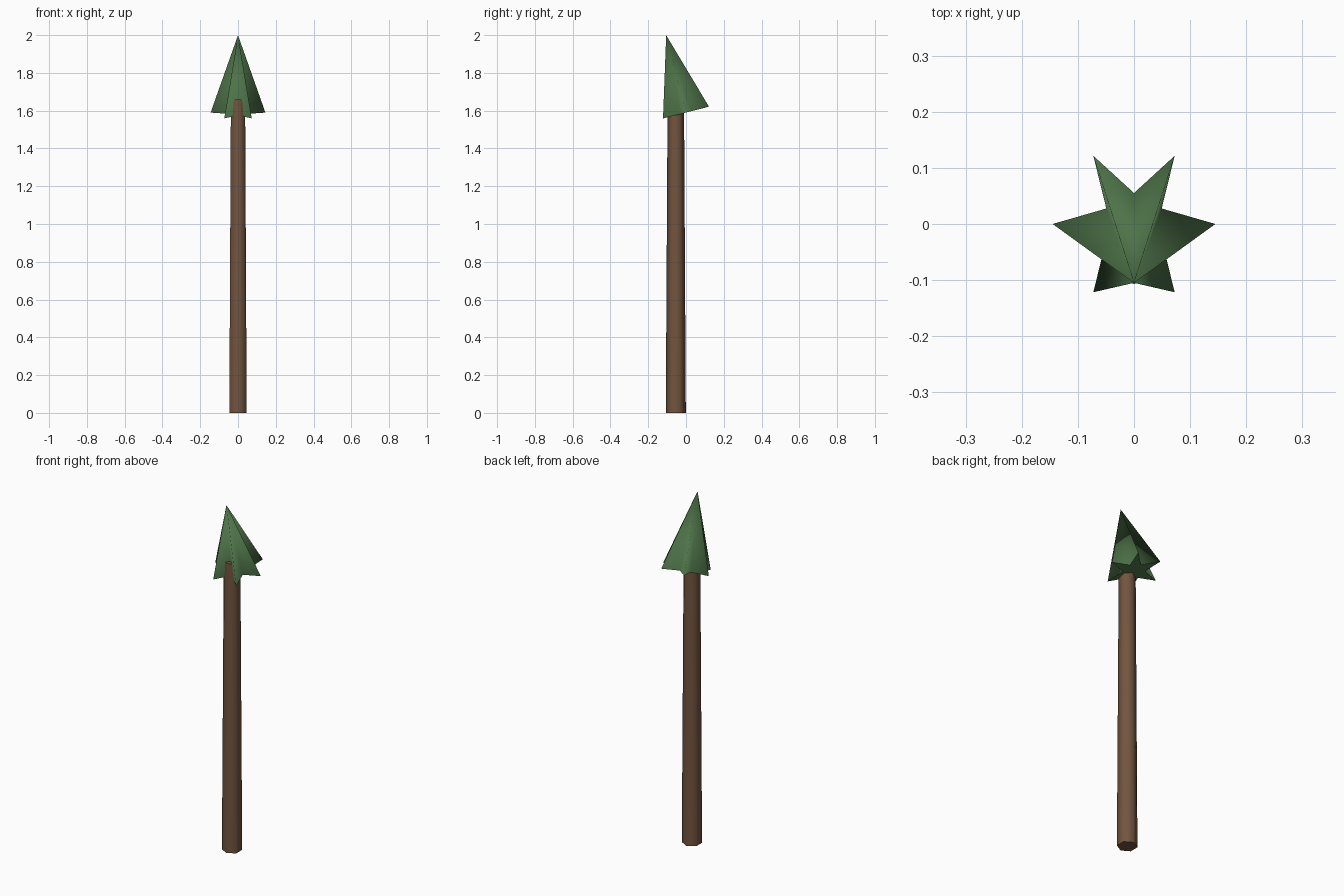
import bpy, bmesh
from math import sin, cos, pi, atan2
from mathutils import Matrix

if "Cube" in bpy.data.objects:
    bpy.data.objects.remove(bpy.data.objects["Cube"])


def material(name, rgb):
    m = bpy.data.materials.new(name)
    m.diffuse_color = (*rgb, 1)
    m.use_nodes = True
    m.node_tree.nodes["Principled BSDF"].inputs["Base Color"].default_value = m.diffuse_color
    return m


def finish(bm, name, mat):
    """Smooth sides, sharp cap borders, then make the object."""
    bmesh.ops.recalc_face_normals(bm, faces=bm.faces)
    for f in bm.faces:
        f.smooth = True
    for f in bm.faces:
        if len(f.verts) > 4:
            f.smooth = False
            for e in f.edges:
                e.smooth = False
    mesh = bpy.data.meshes.new(name)
    bm.to_mesh(mesh)
    bm.free()
    mesh.materials.append(mat)
    ob = bpy.data.objects.new(name, mesh)
    bpy.context.collection.objects.link(ob)
    return ob


# Trunk: tapered hexagonal prism with corners facing front and back
bm = bmesh.new()
rings = []
for r, z in ((0.053, 0.0), (0.0435, 1.66)):
    rings.append([bm.verts.new((r * sin(i * pi / 3), -0.054 + r * cos(i * pi / 3), z))
                  for i in range(6)])
for i in range(6):
    j = (i + 1) % 6
    bm.faces.new((rings[0][i], rings[0][j], rings[1][j], rings[1][i]))
for ring in rings:
    bm.faces.new(ring)
finish(bm, "trunk", material("bark", (0.17, 0.09, 0.05)))

# Foliage: six-pointed star cone, tipped towards the front
bm = bmesh.new()
rim = []
for i in range(12):
    r = 0.145 if i % 2 == 0 else 0.057
    rim.append(bm.verts.new((r * cos(i * pi / 6), r * sin(i * pi / 6), 0)))
tip = bm.verts.new((0, 0, 0.423))
for i in range(12):
    bm.faces.new((rim[i], rim[(i + 1) % 12], tip))
bm.faces.new(rim[::-1])
tilt = Matrix.Translation((0, 0, 1.59)) @ Matrix.Rotation(atan2(0.105, 0.41), 4, 'X')
bmesh.ops.transform(bm, matrix=tilt, verts=bm.verts)
finish(bm, "foliage", material("needles", (0.075, 0.17, 0.065)))
